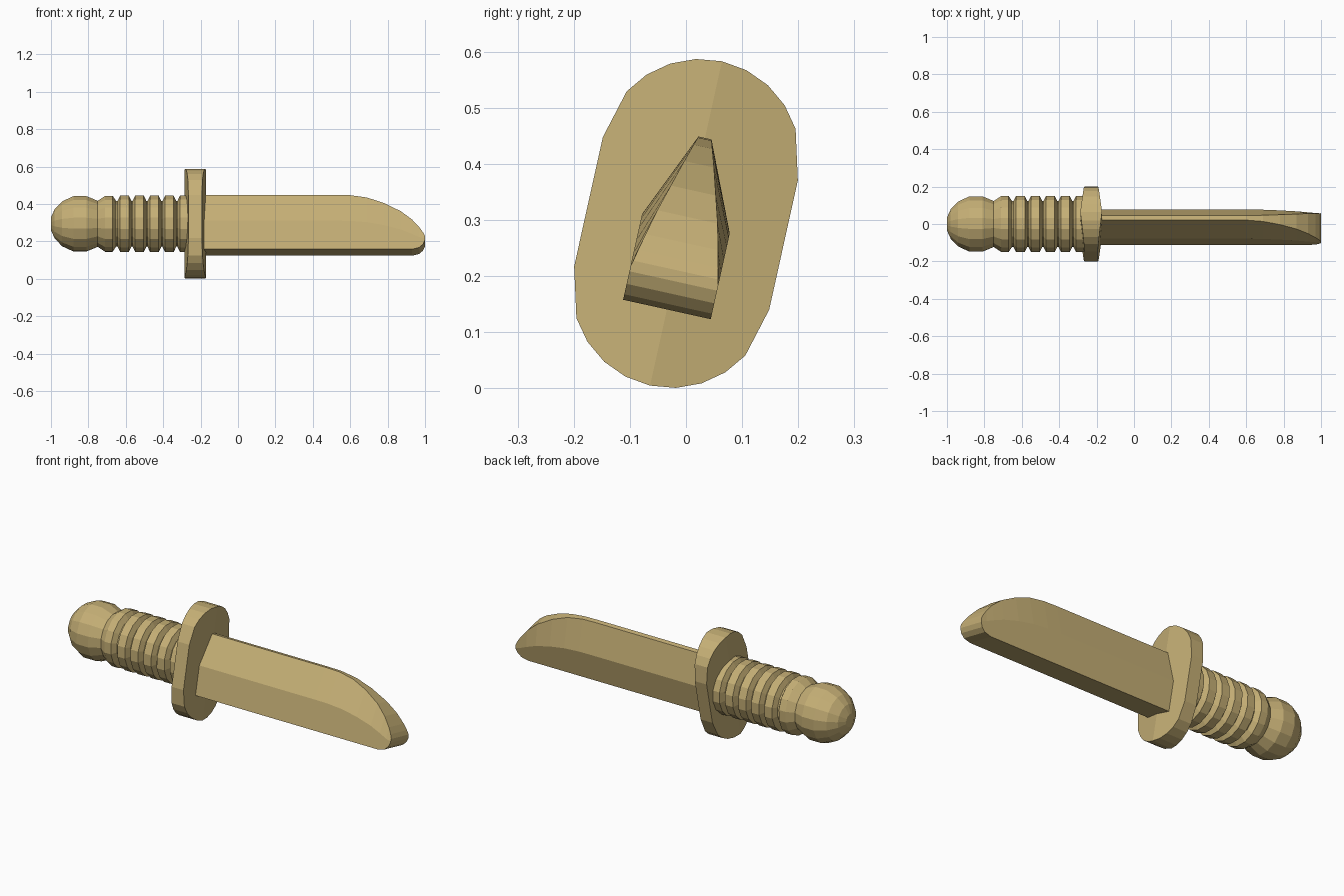
import bpy, bmesh, math
from mathutils import Vector

if "Cube" in bpy.data.objects:
    bpy.data.objects.remove(bpy.data.objects["Cube"])

ROLL = math.radians(12.5)   # whole knife leans about its long axis
CENTRE_Z = 0.294

mat = bpy.data.materials.new("tan")
mat.diffuse_color = (0.56, 0.43, 0.18, 1)
mat.use_nodes = True
mat.node_tree.nodes["Principled BSDF"].inputs["Base Color"].default_value = mat.diffuse_color


def place(x, v, u):
    """Knife-local point (along, across, up) to world."""
    c, s = math.cos(ROLL), math.sin(ROLL)
    return Vector((x, v * c + u * s, CENTRE_Z + u * c - v * s))


def loft(name, rings):
    """Skin a list of equal-length closed rings and cap both ends."""
    bm = bmesh.new()
    rows = [[bm.verts.new(place(*p)) for p in ring] for ring in rings]
    n = len(rows[0])
    for a, b in zip(rows, rows[1:]):
        for i in range(n):
            j = (i + 1) % n
            bm.faces.new((a[i], a[j], b[j], b[i]))
    bm.faces.new(rows[0])
    bm.faces.new(rows[-1])
    bmesh.ops.remove_doubles(bm, verts=bm.verts, dist=1e-5)
    bmesh.ops.recalc_face_normals(bm, faces=bm.faces)
    mesh = bpy.data.meshes.new(name)
    bm.to_mesh(mesh)
    bm.free()
    mesh.materials.append(mat)
    obj = bpy.data.objects.new(name, mesh)
    bpy.context.collection.objects.link(obj)
    return obj


def lathe(name, profile, sides=16):
    """Revolve (x, radius) points about the knife axis."""
    rings = []
    for x, r in profile:
        rings.append([(x, r * math.cos(2 * math.pi * i / sides),
                       r * math.sin(2 * math.pi * i / sides)) for i in range(sides)])
    return loft(name, rings)


# Rounded pommel
lathe("pommel", [(-1.0, 0.035), (-0.98, 0.08), (-0.94, 0.122), (-0.88, 0.15),
                 (-0.81, 0.15), (-0.75, 0.125), (-0.73, 0.10)])

# Grip with a wide collar and five ribs
grip = [(-0.76, 0.118), (-0.71, 0.152), (-0.67, 0.152), (-0.652, 0.124)]
for k in range(5):
    x = -0.607 + 0.08 * k
    grip += [(x - 0.037, 0.124), (x - 0.023, 0.153), (x + 0.023, 0.153), (x + 0.037, 0.124)]
lathe("grip", grip)

# Oval guard, thicker towards its centre line
R, STRAIGHT, GUARD_X = 0.178, 0.118, -0.229
rings = []
for deg in [0, 30, 45, 60, 75, 90, 105, 120, 135, 150, 180]:
    a = math.radians(deg)
    v, u = R * math.cos(a), STRAIGHT + R * math.sin(a)
    h = 0.058 - 0.022 * abs(math.cos(a))
    rings.append([(GUARD_X - h, v, -u), (GUARD_X + h, v, -u),
                  (GUARD_X + h, v, u), (GUARD_X - h, v, u)])
loft("guard", rings)

# Blade stations: x, spine height, bottom height, spine half width
stations = [(-0.21, 0.156, -0.157, 0.012), (0.52, 0.156, -0.157, 0.012),
            (0.60, 0.154, -0.157, 0.0125), (0.69, 0.140, -0.157, 0.017),
            (0.78, 0.108, -0.157, 0.027), (0.87, 0.060, -0.157, 0.041),
            (0.93, 0.012, -0.157, 0.055), (0.97, -0.034, -0.147, 0.066),
            (0.99, -0.064, -0.128, 0.073), (1.0, -0.085, -0.105, 0.077)]
HALF = 0.08
rings = []
for x, top, low, w in stations:
    mid = min(0, (top + low) / 2)
    rings.append([(x, -HALF, low), (x, HALF, low), (x, HALF, mid),
                  (x, w, top), (x, -w, top), (x, -HALF, mid)])
loft("blade", rings)
